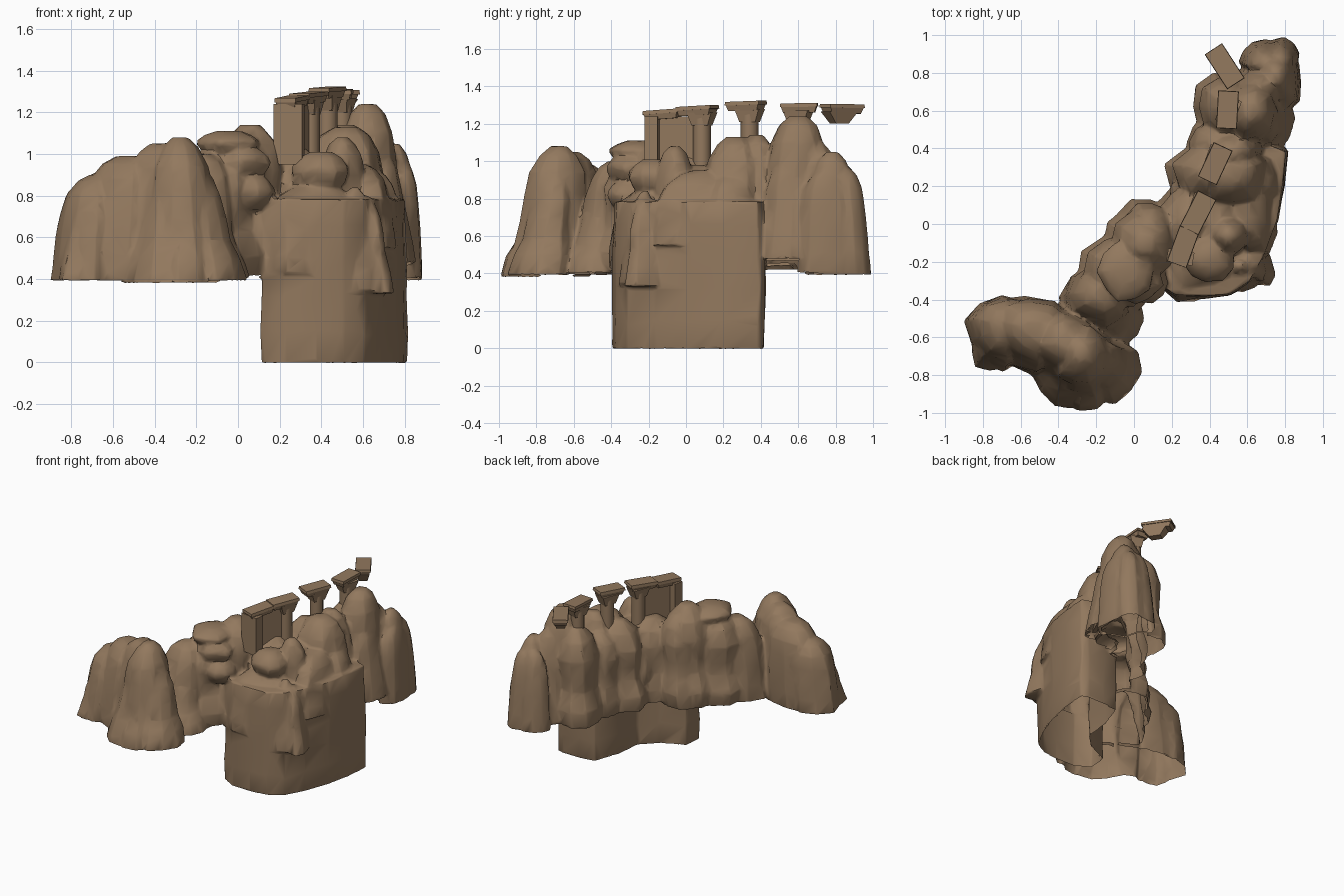
import bpy, bmesh, math, random
from mathutils import Vector, Matrix

if "Cube" in bpy.data.objects:
    bpy.data.objects.remove(bpy.data.objects["Cube"])

random.seed(7)
mat = bpy.data.materials.new("brown stone")
mat.diffuse_color = (0.29, 0.19, 0.112, 1)
mat.use_nodes = True
mat.node_tree.nodes["Principled BSDF"].inputs["Base Color"].default_value = mat.diffuse_color


def smooth(ob, angle):
    bpy.ops.object.select_all(action='DESELECT')
    bpy.context.view_layer.objects.active = ob
    ob.select_set(True)
    bpy.ops.object.shade_smooth_by_angle(angle=math.radians(angle))


def make(name, verts, faces, angle=None):
    me = bpy.data.meshes.new(name)
    me.from_pydata(verts, [], faces)
    me.materials.append(mat)
    ob = bpy.data.objects.new(name, me)
    bpy.context.collection.objects.link(ob)
    if angle:
        smooth(ob, angle)
    return ob


# Closed stack of rings, used for every rock and for the cliff; gathered into one mass
rv, rf = [], []


def stack(rings):
    n, m, o = len(rings[0]), len(rings), len(rv)
    for r in rings:
        rv.extend(r)
    for k in range(m - 1):
        for i in range(n):
            j = (i + 1) % n
            rf.append((o + k * n + i, o + k * n + j, o + k * n + n + j, o + k * n + n + i))
    rf.append(tuple(range(o + (m - 1) * n, o + m * n)))
    rf.append(tuple(reversed(range(o, o + n))))


SPIRE = [(0, 1), (.22, .93), (.42, .82), (.62, .78), (.8, .68), (.93, .46), (1, .2)]
FLARE = [(0, 1), (.2, .92), (.36, .74), (.55, .66), (.75, .62), (.92, .45), (1, .22)]
BLUFF = [(0, 1), (.2, .97), (.45, .92), (.65, .86), (.82, .74), (.94, .52), (1, .25)]
PILED = [(0, .97), (.16, 1.04), (.36, .8), (.5, .8), (.7, .9), (.88, .68), (1, .25)]
BOULDER = [(0, .45), (.25, .85), (.5, 1), (.65, .97), (.85, .75), (1, .4)]


def rock(x, y, rx, ry, rot, z0, z1, prof=SPIRE, lean=(0, 0), n=10):
    a0, phase = math.radians(rot), random.uniform(0, 6)
    lobes = random.choice((3, 4, 5))
    groove = [1 + .06 * math.sin(lobes * i * math.tau / n + phase) + random.uniform(-.03, .05)
              for i in range(n)]
    rings = []
    for h, s in prof:
        ring = []
        for i in range(n):
            a = i * math.tau / n
            r = s * groove[i] * random.uniform(.96, 1.06)
            p, q = rx * r * math.cos(a), ry * r * math.sin(a)
            ring.append((x + p * math.cos(a0) - q * math.sin(a0) + lean[0] * h,
                         y + p * math.sin(a0) + q * math.cos(a0) + lean[1] * h, z0 + (z1 - z0) * h))
        rings.append(ring)
    stack(rings)


# Tall kidney-shaped cliff, hollow below
path = [(.125, -.18), (.112, -.32), (.22, -.385), (.38, -.395), (.51, -.375), (.61, -.315),
        (.69, -.17), (.76, .02), (.795, .2), (.812, .395), (.76, .418), (.62, .42), (.50, .40),
        (.43, .2), (.41, 0), (.30, -.10)]
rings = []
for z, s in [(-.004, 1), (.15, 1), (.32, 1.01), (.5, 1), (.66, .99), (.785, .98)]:
    rings.append([(.46 + (px - .46) * s + random.uniform(-.006, .006),
                   .03 + (py - .03) * s + random.uniform(-.006, .006), z) for px, py in path])
stack(rings)

# Western headland
rock(-.70, -.57, .19, .19, 20, .39, .90, BLUFF, (.03, .03))
rock(-.56, -.58, .25, .20, -15, .39, .99, BLUFF, (.04, .02))
rock(-.40, -.62, .20, .18, -20, .385, 1.05, BLUFF, (.03, 0))
rock(-.36, -.79, .18, .18, 0, .38, .98, FLARE, (.02, .12))
rock(-.26, -.73, .19, .22, 0, .38, 1.08, SPIRE, (-.02, .05))
rock(-.24, -.82, .16, .17, 0, .38, .92, FLARE, (0, .10))
rock(-.14, -.77, .18, .18, 30, .39, .93, FLARE, (-.07, .08))
rock(-.75, -.66, .12, .12, 10, .39, .74, SPIRE, (.03, .05))

# Saddle ridge linking headland to the cliff
rock(-.10, -.50, .15, .16, 0, .40, .80, FLARE, (-.05, .05))
rock(-.20, -.40, .19, .18, 30, .41, 1.0, BLUFF, (.03, .03))
rock(-.08, -.26, .21, .22, -30, .41, 1.05, PILED, (0, .02))
rock(.03, -.12, .20, .20, 0, .42, 1.14, PILED, (.03, .02))
rock(.03, -.02, .16, .14, 40, .42, 1.09, PILED, (.05, 0))
rock(.06, -.31, .12, .11, 0, .73, .90, BOULDER)
rock(.01, -.29, .14, .13, 20, .87, 1.04, BOULDER)
rock(-.04, -.25, .15, .16, 0, .98, 1.11, BOULDER)
rock(.12, -.22, .10, .12, 0, .43, .80, BLUFF)
rock(.28, -.25, .155, .165, 0, .43, .82, BLUFF)

# Rocks on top of the cliff
rock(.26, .02, .17, .22, -20, .44, 1.03, PILED, (.02, 0))
rock(.40, .05, .24, .26, 0, .6, .98, BLUFF)
rock(.36, -.20, .23, .16, 0, .6, .85, BLUFF)
rock(.40, -.18, .14, .13, 10, .81, 1.01, BOULDER)
rock(.50, -.06, .13, .13, 0, .6, 1.08, SPIRE)
rock(.60, .08, .15, .28, 15, .55, .95, BLUFF, (-.02, .02))
rock(.66, .24, .13, .17, 10, .55, .92, BLUFF, (-.02, 0))
rock(.56, -.28, .10, .085, 0, .34, .84, SPIRE, (0, .06), 9)
rock(.66, -.20, .075, .14, 20, .33, .80, SPIRE, (-.05, .0), 9)

# Northern ridge
rock(.36, .26, .19, .18, 20, .43, 1.08, PILED, (.02, .02))
rock(.52, .25, .22, .20, 20, .46, 1.13, BLUFF, (0, .02))
rock(.52, .38, .18, .13, 10, .46, 1.14, BLUFF)
rock(.43, .43, .16, .13, 30, .42, 1.03, PILED)
rock(.61, .58, .165, .19, 0, .45, 1.24, BLUFF, (.01, .02))
rock(.47, .62, .165, .18, 0, .42, 1.12, PILED, (.03, 0))
rock(.73, .56, .12, .18, 0, .48, 1.06, SPIRE, (-.06, .02))
rock(.66, .72, .16, .15, 0, .42, 1.1, SPIRE, (0, -.02))
rock(.75, .80, .13, .16, 10, .39, 1.05, SPIRE, (0, -.02))
rock(.68, .88, .12, .10, 10, .39, .97, BLUFF, (.02, -.03))
rock(.78, .89, .10, .10, 10, .39, .96, BLUFF, (-.01, -.03))
rock(.81, .75, .08, .16, 0, .40, .95, BLUFF, (-.01, 0))

# Fuse everything into one rock skin, thin it to low-poly, and open the undersides
src = make("rock_source", rv, rf)
mod = src.modifiers.new("fuse", 'REMESH')
mod.mode, mod.voxel_size = 'VOXEL', .012
mod = src.modifiers.new("soften", 'SMOOTH')
mod.factor, mod.iterations = .5, 1
mod = src.modifiers.new("thin", 'DECIMATE')
mod.ratio = .06
me = bpy.data.meshes.new_from_object(src.evaluated_get(bpy.context.evaluated_depsgraph_get()))
bpy.data.objects.remove(src)
bm = bmesh.new()
bm.from_mesh(me)
bm.normal_update()


def is_underside(f):
    c = f.calc_center_median()
    on_cliff = c.x > .1 and c.y < .43 and c.y < 1.45 * c.x - .35
    return f.normal.z < -.75 and (c.z < .03 or (.36 < c.z < .5 and not on_cliff))


bmesh.ops.delete(bm, geom=[f for f in bm.faces if is_underside(f)], context='FACES')
bm.to_mesh(me)
bm.free()
me.materials.clear()
me.materials.append(mat)
ridge = bpy.data.objects.new("rock_ridge", me)
bpy.context.collection.objects.link(ridge)
smooth(ridge, 45)


# Tapered block used for the ruins: (width, length) at bottom and at top
def block(name, x, y, z0, z1, bot, top, rot, tilt=0):
    v = []
    for z, (w, l) in ((z0, bot), (z1, top)):
        v += [Vector((sx * w / 2, sy * l / 2, z - z0)) for sx, sy in ((-1, -1), (1, -1), (1, 1), (-1, 1))]
    m = (Matrix.Translation((x, y, z0)) @ Matrix.Rotation(math.radians(rot), 4, 'Z')
         @ Matrix.Rotation(math.radians(tilt), 4, 'X'))
    f = [(3, 2, 1, 0), (4, 5, 6, 7)] + [(i, (i + 1) % 4, (i + 1) % 4 + 4, i + 4) for i in range(4)]
    return make(name, [m @ p for p in v], f)


def column(name, x, y, z0, z1, r=.048, n=8):
    v = [(x + r * math.cos(i * math.tau / n), y + r * math.sin(i * math.tau / n), z)
         for z in (z0, z1) for i in range(n)]
    f = [(i, (i + 1) % n, (i + 1) % n + n, i + n) for i in range(n)] + [tuple(range(n, 2 * n))]
    return make(name, v, f, 50)


# Ruined colonnade: lintel fragments (x, y, top, length, rotation, tilt) on flared capitals
lintels = [(.26, -.12, 1.275, .20, -20, 4), (.34, .06, 1.295, .21, -27, 3), (.43, .32, 1.32, .20, -25, 2),
           (.495, .605, 1.31, .20, -3, 1), (.48, .835, 1.305, .22, 33, -1)]
for i, (x, y, z, l, r, t) in enumerate(lintels):
    block(f"lintel_slab_{i}", x, y, z - .02, z, (.11, l), (.105, l * .98), r, t)
    block(f"lintel_beam_{i}", x, y, z - .05, z - .018, (.085, l * .84), (.10, l * .95), r, t)

block("front_pier", .245, -.175, .95, 1.24, (.14, .07), (.14, .07), -10)
for i, (x, y, z0, z1) in enumerate([(.345, .085, .95, 1.25), (.43, .34, .98, 1.27), (.50, .60, 1.0, 1.26)]):
    column(f"column_{i}", x, y, z0, z1)
    block(f"capital_{i}", x, y, z1 - .06, z1 + .01, (.075, .09), (.10, .14), -20)
block("broken_capital", .49, .82, 1.20, 1.265, (.06, .08), (.09, .18), 33)

# Wall panel between the pier and the next column
block("ruin_wall_panel", .285, -.05, .95, 1.24, (.03, .26), (.03, .26), -24)
